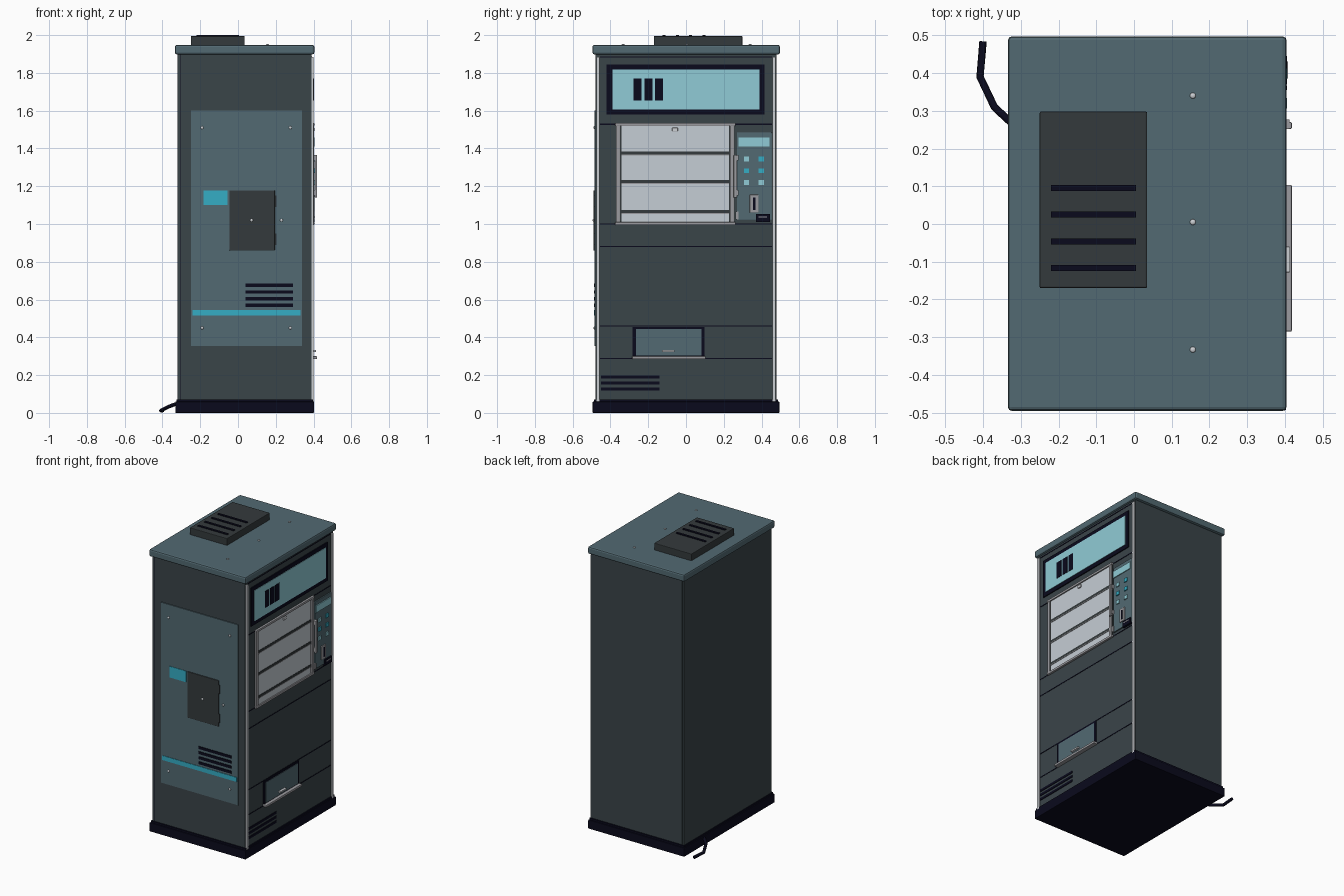
import bpy
import bmesh
from mathutils import Vector

cube = bpy.data.objects.get("Cube")
if cube:
    bpy.data.objects.remove(cube, do_unlink=True)


def material(name, *rgb, rough=0.5):
    m = bpy.data.materials.new(name)
    m.use_nodes = True
    m.diffuse_color = (*rgb, 1)
    node = m.node_tree.nodes["Principled BSDF"]
    node.inputs["Base Color"].default_value = (*rgb, 1)
    node.inputs["Roughness"].default_value = rough
    return m


BODY = material("dark slate", .042, .058, .066)
PANEL = material("blue grey", .085, .142, .168)
TRIM = material("charcoal", .034, .042, .045)
BLACK = material("navy black", .003, .003, .012)
CYAN = material("cyan", .035, .42, .56)
SIGN = material("pale cyan", .28, .6, .67)
METAL = material("steel", .33, .33, .35)
CHROME = material("bright chrome", .6, .62, .65)
GLASS = material("silver glass", .56, .61, .66)


def box(name, mat, xs, ys, zs, bevel=0):
    """Box between pairs of coordinates, with optional rounded edges."""
    bm = bmesh.new()
    bmesh.ops.create_cube(bm, size=1)
    for v in bm.verts:
        v.co = Vector([a + (b - a) * (c + .5) for c, (a, b) in zip(v.co, (xs, ys, zs))])
    mesh = bpy.data.meshes.new(name)
    bm.to_mesh(mesh)
    bm.free()
    mesh.materials.append(mat)
    ob = bpy.data.objects.new(name, mesh)
    bpy.context.collection.objects.link(ob)
    if bevel:
        mod = ob.modifiers.new("rounded edges", "BEVEL")
        mod.width, mod.segments = bevel, 2
    return ob


SIDE, FRONT = .39, -.478    # planes of the vending face and the service face


def side(name, mat, y0, y1, z0, z1, out=.004, bevel=0):
    """Part standing out of the vending face (+x)."""
    return box(name, mat, (SIDE - .005, SIDE + out), (y0, y1), (z0, z1), bevel)


def front(name, mat, x0, x1, z0, z1, out=.004, bevel=0):
    """Part standing out of the service face (-y)."""
    return box(name, mat, (x0, x1), (FRONT - out, FRONT + .005), (z0, z1), bevel)


def screw(name, centre, axis):
    bm = bmesh.new()
    bmesh.ops.create_uvsphere(bm, u_segments=10, v_segments=6, radius=.008)
    mesh = bpy.data.meshes.new(name)
    bm.to_mesh(mesh)
    bm.free()
    mesh.materials.append(CHROME)
    mesh.shade_smooth()
    ob = bpy.data.objects.new(name, mesh)
    ob.location = centre
    ob.scale[axis] = .6
    bpy.context.collection.objects.link(ob)


# Cabinet shell, plinth and lid
box("cabinet", BODY, (-.305, SIDE), (FRONT, .478), (.05, 1.91))
box("back_seam", BLACK, (-.309, -.304), (-.474, .474), (.05, 1.9))
box("back_panel", BODY, (-.32, -.308), (FRONT, .478), (.05, 1.91))
box("plinth", BLACK, (-.332, .403), (-.494, .494), (0, .06), .004)
box("plinth_step", BLACK, (-.325, .398), (-.487, .487), (.055, .072))
box("lid", PANEL, (-.334, .404), (-.495, .497), (1.898, 1.948), .01)

# Roof ventilation box
box("roof_vent_box", TRIM, (-.25, .035), (-.17, .298), (1.94, 1.995), .004)
for y in (-.117, -.046, .025, .096):
    box("roof_vent_slot", BLACK, (-.22, .005), (y - .008, y + .008), (1.99, 2))
for y in (-.333, .005, .34):
    screw("roof_screw", (.156, y, 1.949), 2)

# Service face: panel, door, label, vents
front("service_panel", PANEL, -.25, .34, .355, 1.6, .006)
front("service_door", TRIM, -.045, .195, .86, 1.178, .012, .003)
front("service_label", CYAN, -.182, -.056, 1.1, 1.177, .009)
front("service_stripe", CYAN, -.24, .33, .515, .546, .009)
for i in range(4):
    z = .675 - i * .035
    front("service_vent", BLACK, .04, .29, z - .009, z + .009, .01)
for x in (-.19, .277):
    for z in (.45, 1.51):
        screw("panel_screw", (x, FRONT - .007, z), 1)
for x in (.072, .23):
    screw("door_lock", (x, FRONT - .012, 1.02), 1)
for z in (.92, 1.12):
    front("door_hinge", TRIM, .195, .203, z - .03, z + .03, .012)

# Vending face: corner trims and panel seams
for s in (-1, 1):
    y = s * .466
    side("corner_trim", CHROME, y - .009, y + .009, .035, 1.885, .01, .003)
for z in (1.885, 1.528, 1.0, .88, .46, .288):
    side("panel_seam", BLACK, -.455, .455, z - .003, z + .003, .002)

# Illuminated sign
side("sign_frame", BLACK, -.42, .415, 1.58, 1.845, .007)
side("sign_face", SIGN, -.39, .388, 1.607, 1.818, .01)
for y in (-.257, -.199, -.143):
    side("sign_bar", BLACK, y - .022, y + .022, 1.655, 1.77, .012)

# Display window with shelves
side("window_backing", TRIM, -.37, .258, 1, 1.53, .003)
side("window_glass", GLASS, -.342, .228, 1.01, 1.52, .006)
for z in (1.375, 1.225, 1.065):
    side("shelf_gap", TRIM, -.342, .228, z - .008, z + .008, .008)
    side("shelf_edge", METAL, -.342, .228, z - .013, z - .008, .009)
for y in (-.36, .243):
    side("window_stile", METAL, y - .011, y + .011, 1.0, 1.53, .012, .002)
for z in (1.002, 1.527):
    side("window_rail", METAL, -.375, .262, z - .008, z + .008, .014, .003)
side("window_latch", CHROME, -.073, -.043, 1.49, 1.51, .014, .003)
box("window_handle", METAL, (.406, .418), (.252, .27), (1.14, 1.365), .003)
for z in (1.165, 1.35):
    side("handle_mount", METAL, .252, .277, z - .014, z + .014, .022)
side("window_hinge", METAL, .262, .277, 1.025, 1.065, .014)

# Selection panel with display, buttons and coin slot
side("selection_panel", PANEL, .27, .455, 1.02, 1.485, .008, .003)
side("display", SIGN, .277, .442, 1.41, 1.458, .014)
for y, colours in ((.32, (SIGN, CYAN, SIGN)), (.398, (CYAN, CYAN, SIGN))):
    for i, colour in enumerate(colours):
        z = 1.345 - i * .063
        side("selection_button", colour, y - .014, y + .014, z - .013, z + .013, .015)
side("coin_plate", METAL, .337, .385, 1.06, 1.155, .014, .003)
side("coin_slot", BLACK, .355, .367, 1.075, 1.14, .016)
side("coin_return", BLACK, .37, .445, 1.01, 1.052, .016)
side("coin_return_lip", METAL, .385, .43, 1.034, 1.04, .018)

# Collection hatch
side("hatch_frame", BLACK, -.282, .098, .295, .456, .006)
side("hatch_flap", PANEL, -.264, .082, .305, .445, .009)
side("hatch_sill", METAL, -.285, .104, .284, .3, .028, .003)
side("hatch_grip", CHROME, -.128, -.06, .322, .333, .024, .002)

# Lower air vents
for z in (.19, .159, .127):
    side("lower_vent", BLACK, -.45, -.14, z - .008, z + .008, .004)

# Power cable leaving the back
curve = bpy.data.curves.new("power_cable", "CURVE")
curve.dimensions = "3D"
curve.bevel_depth = .01
curve.bevel_resolution = 2
curve.use_fill_caps = True
path = ((-.3, .25, .055), (-.335, .277, .045), (-.37, .31, .032),
        (-.408, .39, .012), (-.4, .484, .012))
spline = curve.splines.new("POLY")
spline.points.add(len(path) - 1)
for point, co in zip(spline.points, path):
    point.co = (*co, 1)
curve.materials.append(BLACK)
bpy.context.collection.objects.link(bpy.data.objects.new("power_cable", curve))
